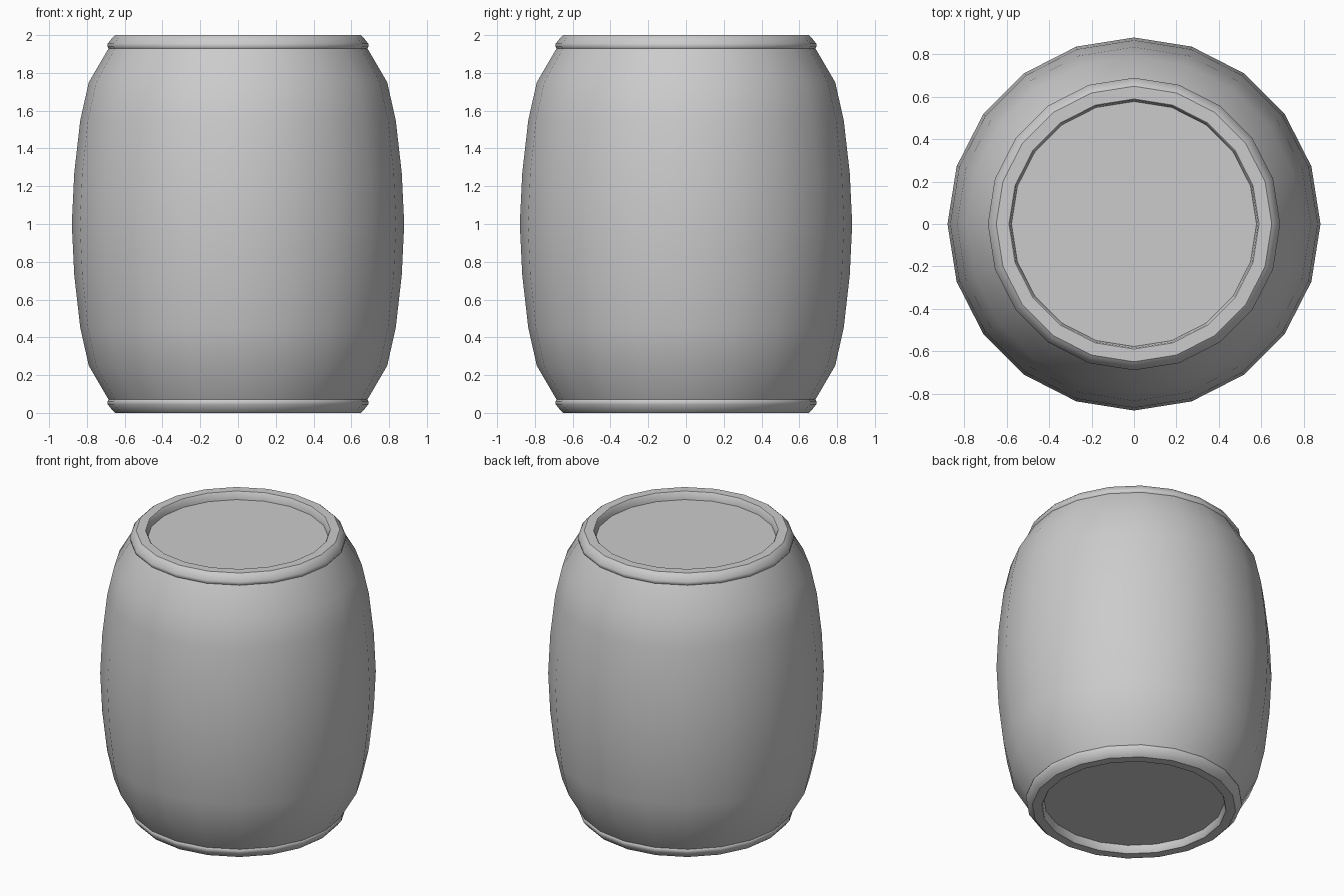
import bpy, bmesh, math

if "Cube" in bpy.data.objects:
    bpy.data.objects.remove(bpy.data.objects["Cube"])

SIDES = 20


def lathe(name, profile):
    """Revolve an (r, z) profile around z; r = 0 ends become cap faces."""
    bm = bmesh.new()
    rings = []
    for r, z in profile:
        rings.append([bm.verts.new((r * math.cos(2 * math.pi * i / SIDES),
                                    r * math.sin(2 * math.pi * i / SIDES), z))
                      for i in range(SIDES)])
    for a, b in zip(rings, rings[1:]):
        for i in range(SIDES):
            j = (i + 1) % SIDES
            bm.faces.new((a[i], a[j], b[j], b[i]))
    bm.faces.new(rings[0][::-1])
    bm.faces.new(rings[-1])
    bmesh.ops.recalc_face_normals(bm, faces=bm.faces)
    mesh = bpy.data.meshes.new(name)
    bm.to_mesh(mesh)
    bm.free()
    obj = bpy.data.objects.new(name, mesh)
    bpy.context.collection.objects.link(obj)
    bpy.context.view_layer.objects.active = obj
    obj.select_set(True)
    bpy.ops.object.shade_smooth_by_angle(angle=math.radians(40))
    obj.select_set(False)
    return obj


# Lower half: recessed end, rim, then bulging staves up to the middle
half = [(0.578, 0.055), (0.585, 0.005), (0.59, 0.0), (0.65, 0.0),
        (0.662, 0.01), (0.69, 0.045), (0.69, 0.062), (0.685, 0.07),
        (0.79, 0.25), (0.835, 0.45), (0.867, 0.73)]

# Barrel body, upper half mirrored from the lower
profile = half + [(0.88, 1.0)] + [(r, 2 - z) for r, z in reversed(half)]
lathe("barrel", profile)
